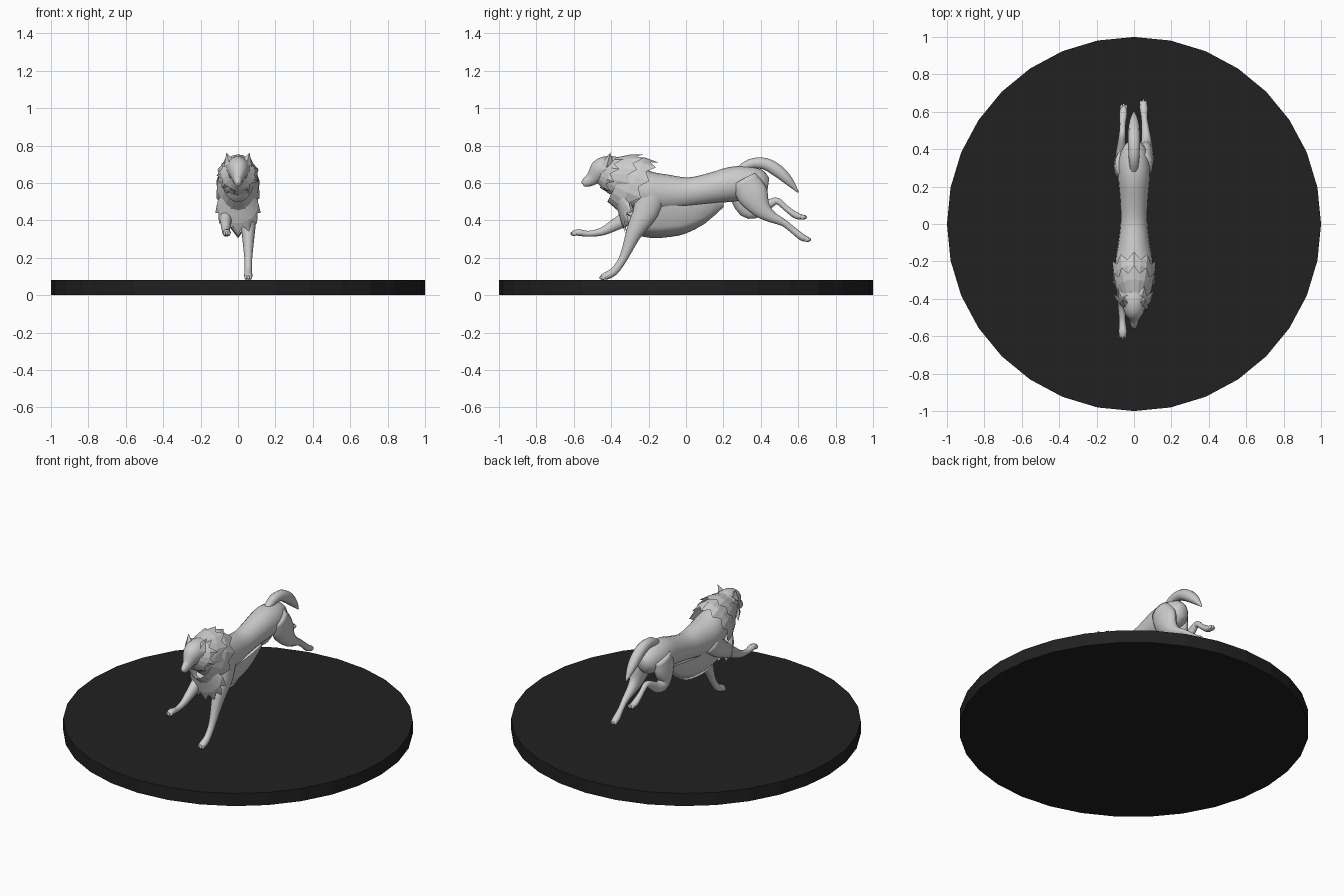
import bpy, bmesh, math
from mathutils import Vector

if "Cube" in bpy.data.objects:
    bpy.data.objects.remove(bpy.data.objects["Cube"])


def finish(name, bm, smooth=True):
    bmesh.ops.recalc_face_normals(bm, faces=bm.faces[:])
    me = bpy.data.meshes.new(name)
    bm.to_mesh(me)
    bm.free()
    ob = bpy.data.objects.new(name, me)
    bpy.context.collection.objects.link(ob)
    for p in me.polygons:
        p.use_smooth = smooth
    return ob


def spline(rows, sub):
    """Catmull-Rom interpolation of rows of numbers."""
    out = []
    for i in range(len(rows) - 1):
        a, b, c, d = (rows[max(i - 1, 0)], rows[i], rows[i + 1], rows[min(i + 2, len(rows) - 1)])
        for k in range(sub):
            t = k / sub
            out.append([0.5 * (2*q + (r - p)*t + (2*p - 5*q + 4*r - s)*t*t + (3*q - p - 3*r + s)*t**3)
                        for p, q, r, s in zip(a, b, c, d)])
    return out + [list(rows[-1])]


def bridge(bm, rings, closed=True):
    for a, b in zip(rings, rings[1:]):
        n = len(a)
        for i in range(n if closed else n - 1):
            j = (i + 1) % n
            bm.faces.new((a[i], a[j], b[j], b[i]))


def tube(name, rows, sides=14, sub=3):
    """Smooth limb through rows of (x, y, z, half width, half depth)."""
    rows = spline(rows, sub)
    bm, rings = bmesh.new(), []
    for i, r in enumerate(rows):
        c = Vector(r[:3])
        t = (Vector(rows[min(i + 1, len(rows) - 1)][:3]) - Vector(rows[max(i - 1, 0)][:3])).normalized()
        side = (Vector((1, 0, 0)) - t * t.x).normalized()
        up = t.cross(side)
        rings.append([bm.verts.new(c + side * max(r[3], .002) * math.cos(a) + up * max(r[4], .002) * math.sin(a))
                      for a in (2 * math.pi * k / sides for k in range(sides))])
    bridge(bm, rings)
    bm.faces.new(rings[0])
    bm.faces.new(rings[-1])
    return finish(name, bm)


def collar(name, front, rear, slope, spikes, depth, a0=0, a1=360):
    """Jagged fur collar; front and rear are (y, z, half width, half height)."""
    bm, rings = bmesh.new(), []
    n = spikes * 2
    closed = a1 - a0 == 360
    for f in (0, .5, 1):
        ring = []
        for k in range(n if closed else n + 1):
            a = math.radians(a0 + (a1 - a0) * k / n)
            g = f * (1 if k % 2 else 1 - depth) if f == 1 else f
            y, z, w, h = [p + (q - p) * g for p, q in zip(front, rear)]
            bulge = 1.08 if f == .5 else 1
            dz = h * bulge * math.sin(a)
            ring.append(bm.verts.new((w * bulge * math.cos(a), y + slope * dz, z + dz)))
        rings.append(ring)
    bridge(bm, rings, closed)
    return finish(name, bm, False)


def ball(name, loc, size):
    bm = bmesh.new()
    bmesh.ops.create_uvsphere(bm, u_segments=10, v_segments=7, radius=1)
    for v in bm.verts:
        v.co = Vector([c * s for c, s in zip(v.co, size)]) + Vector(loc)
    return finish(name, bm)


# round base
bm = bmesh.new()
bmesh.ops.create_cone(bm, cap_ends=True, segments=32, radius1=1, radius2=1, depth=.08)
bmesh.ops.translate(bm, verts=bm.verts[:], vec=(0, 0, .04))
base = finish("base", bm, False)
mat = bpy.data.materials.new("black")
mat.diffuse_color = (.015, .015, .015, 1)
mat.use_nodes = True
mat.node_tree.nodes["Principled BSDF"].inputs["Base Color"].default_value = mat.diffuse_color
base.data.materials.append(mat)

# torso and neck
tube("torso", [(0, .44, .59, .03, .035), (0, .40, .595, .065, .075), (0, .32, .6, .085, .09),
               (0, .24, .592, .085, .093), (0, .14, .572, .076, .083), (0, .02, .55, .072, .08),
               (0, -.10, .545, .085, .1), (0, -.20, .553, .1, .108), (0, -.28, .58, .09, .11),
               (0, -.34, .62, .075, .1), (0, -.42, .66, .055, .07)], 20)

# head, nose and ears
tube("head", [(0, -.34, .67, .05, .06), (0, -.40, .672, .066, .072), (0, -.45, .668, .058, .066),
              (0, -.478, .645, .044, .05), (0, -.505, .62, .028, .035), (0, -.535, .603, .02, .026),
              (0, -.552, .594, .012, .015)], 16)
ball("nose", (0, -.546, .603), (.013, .012, .011))
for s in (-1, 1):
    ball("eye", (s * .036, -.483, .668), (.008, .009, .007))
    bm = bmesh.new()
    b = [bm.verts.new(p) for p in ((s*.022, -.425, .72), (s*.045, -.455, .70), (s*.075, -.425, .685),
                                   (s*.05, -.39, .71))]
    tip = bm.verts.new((s * .062, -.405, .762))
    bm.faces.new(b)
    for i in range(4):
        bm.faces.new((b[i], b[(i + 1) % 4], tip))
    finish("ear", bm, False)

# layered mane
collar("cheek_fur", (-.45, .66, .052, .06), (-.37, .64, .115, .1), .4, 9, .45)
collar("neck_mane", (-.42, .655, .06, .08), (-.28, .635, .115, .118), .5, 10, .25)
collar("shoulder_mane", (-.36, .62, .085, .12), (-.22, .565, .122, .145), .5, 10, .25)
collar("chest_fur", (-.35, .53, .08, .07), (-.29, .45, .122, .125), .25, 7, .3, 170, 370)

# belly fur, a tapering keel under the torso
bm, rings = bmesh.new(), []
for y, top, low, w in spline([(-.26, .48, .32, .06), (-.18, .48, .305, .062), (-.08, .48, .312, .06),
                              (0, .48, .33, .055), (.1, .49, .382, .05), (.2, .5, .47, .04)], 2):
    mid = low + .35 * (top - low)
    rings.append([bm.verts.new(p) for p in ((-w, y, top), (-w * .75, y, mid), (0, y, low),
                                            (w * .75, y, mid), (w, y, top))])
bridge(bm, rings, False)
finish("belly_fur", bm)

# tail
tube("tail", [(0, .27, .65, .02, .025), (0, .34, .70, .027, .028), (0, .42, .703, .032, .033),
              (0, .49, .665, .032, .035), (0, .55, .61, .025, .025), (0, .60, .55, .004, .004)], 10)

# legs
tube("front_leg_right", [(.05, -.18, .57, .045, .08), (.055, -.215, .45, .045, .07), (.055, -.275, .34, .036, .046),
                         (.055, -.312, .25, .026, .03), (.055, -.345, .18, .02, .022),
                         (.055, -.385, .127, .02, .022), (.055, -.425, .104, .023, .021),
                         (.055, -.45, .098, .018, .014)])
tube("front_leg_left", [(-.05, -.17, .53, .045, .08), (-.06, -.24, .46, .042, .06), (-.065, -.32, .41, .034, .042),
                        (-.065, -.39, .37, .026, .031), (-.065, -.45, .34, .02, .022),
                        (-.062, -.52, .328, .017, .016), (-.06, -.575, .335, .022, .018),
                        (-.06, -.605, .331, .016, .012)])
tube("hind_leg_right", [(.055, .31, .62, .045, .07), (.062, .355, .54, .045, .085), (.066, .40, .465, .036, .055),
                        (.066, .455, .42, .027, .032), (.06, .52, .388, .02, .02), (.055, .57, .35, .017, .018),
                        (.052, .62, .31, .022, .019), (.05, .655, .297, .017, .013)])
tube("hind_leg_left", [(-.055, .33, .62, .045, .07), (-.064, .31, .54, .045, .08), (-.068, .325, .455, .036, .045),
                       (-.068, .385, .45, .028, .034), (-.065, .45, .49, .02, .024), (-.062, .49, .503, .017, .018),
                       (-.06, .535, .465, .016, .016), (-.057, .59, .425, .021, .018),
                       (-.055, .63, .417, .016, .012)])

# toes on each paw
for x, y, z in ((.055, -.448, .094), (-.06, -.602, .329), (.05, .652, .297), (-.055, .63, .417)):
    for k in (-1, 0, 1):
        ball("toe", (x + k * .012, y - math.copysign(.006 * abs(k), y), z), (.008, .016, .012))
